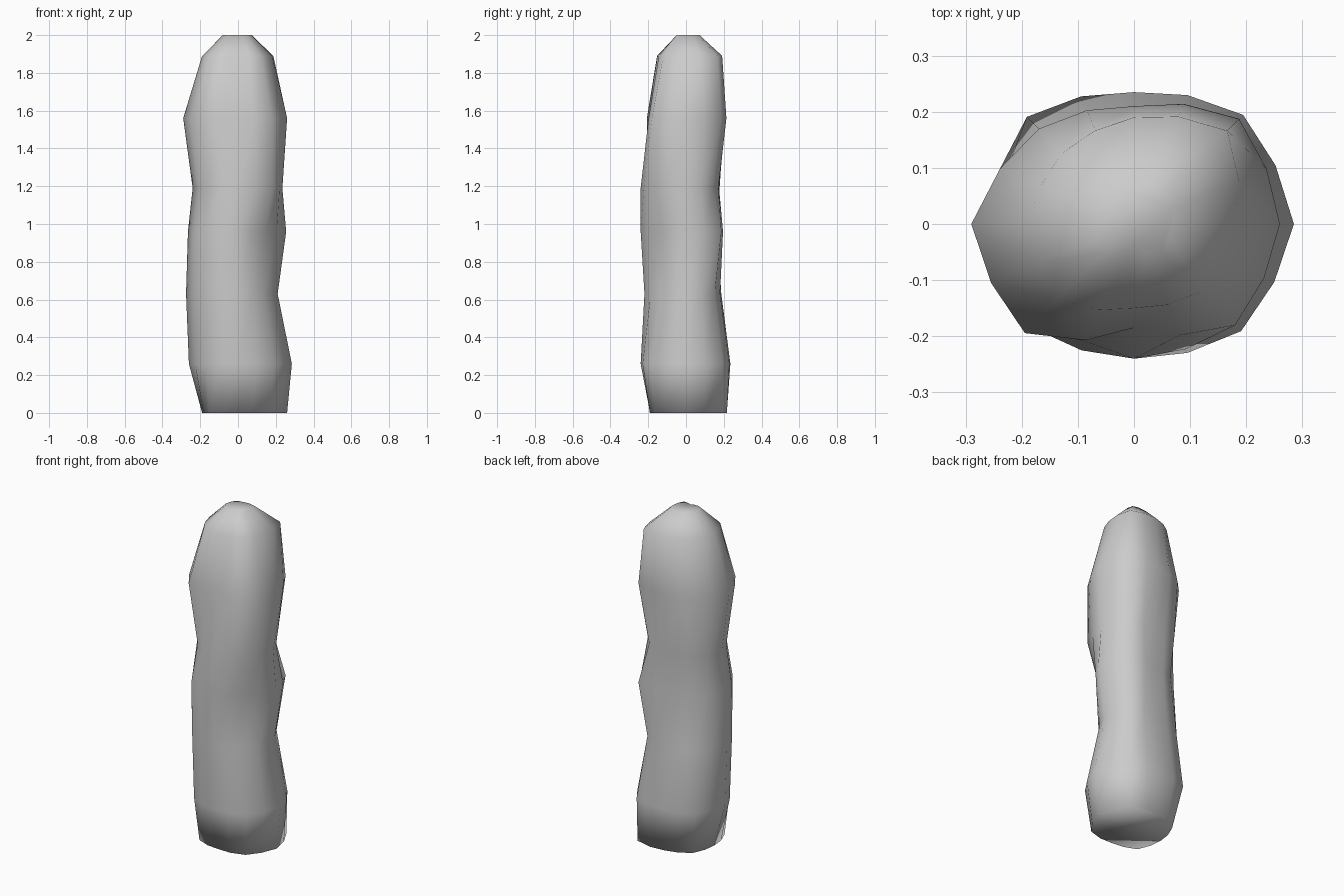
import bpy, bmesh, math

if "Cube" in bpy.data.objects:
    bpy.data.objects.remove(bpy.data.objects["Cube"])

# Height, then radius at 45 degree steps counter-clockwise from +x
RINGS = [
    (0.00, (.26, .27, .21, .21, .19, .215, .19, .235)),
    (0.26, (.285, .275, .235, .27, .26, .245, .24, .27)),
    (0.63, (.21, .215, .185, .23, .275, .255, .22, .195)),
    (0.96, (.255, .265, .17, .20, .265, .26, .24, .20)),
    (1.19, (.235, .205, .175, .22, .24, .225, .24, .255)),
    (1.56, (.26, .265, .21, .24, .29, .275, .185, .255)),
    (1.89, (.18, .235, .19, .18, .19, .19, .15, .17)),
    (2.00, (.07, .09, .07, .08, .08, .07, .04, .07)),
]
FULLNESS = 0.975    # radius of in-between corners relative to their neighbours


def ring(bm, z, radii):
    """Closed ring of corners, with one in-between corner after each radius."""
    n = len(radii)
    full = []
    for i, r in enumerate(radii):
        full += [r, FULLNESS * (r + radii[(i + 1) % n]) / 2]
    step = math.tau / len(full)
    return [bm.verts.new((r * math.cos(i * step), r * math.sin(i * step), z))
            for i, r in enumerate(full)]


# Lumpy pillar: irregular rings bridged into a closed body
bm = bmesh.new()
loops = [ring(bm, z, radii) for z, radii in RINGS]
for low, high in zip(loops, loops[1:]):
    for i in range(len(low)):
        j = (i + 1) % len(low)
        bm.faces.new((low[i], low[j], high[j], high[i]))

# Flat base and crown
bm.faces.new(loops[0][::-1])
bm.faces.new(loops[-1])
for f in bm.faces:
    f.smooth = True

mesh = bpy.data.meshes.new("stone_pillar")
bm.to_mesh(mesh)
bm.free()
pillar = bpy.data.objects.new("stone_pillar", mesh)
bpy.context.collection.objects.link(pillar)
